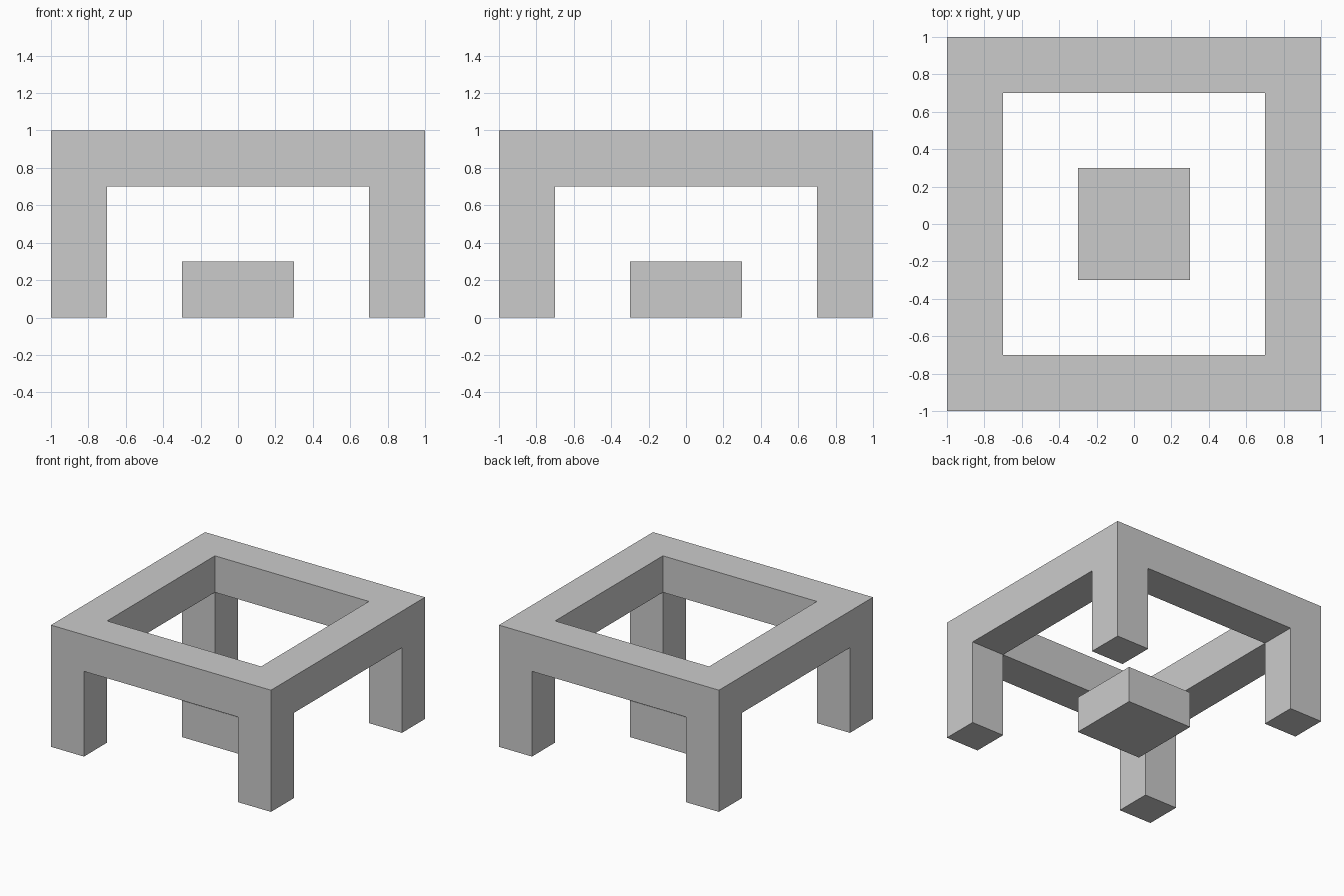
import bpy, bmesh

if "Cube" in bpy.data.objects:
    bpy.data.objects.remove(bpy.data.objects["Cube"])

OUTER, INNER, HEIGHT, BEAM = 1.0, 0.7, 1.0, 0.3
LINES = (-OUTER, -INNER, INNER, OUTER)


def finish(bm, name):
    bmesh.ops.recalc_face_normals(bm, faces=bm.faces)
    mesh = bpy.data.meshes.new(name)
    bm.to_mesh(mesh)
    bm.free()
    obj = bpy.data.objects.new(name, mesh)
    bpy.context.collection.objects.link(obj)
    return obj


def extrude_down(bm, faces, depth):
    geom = bmesh.ops.extrude_face_region(bm, geom=faces)["geom"]
    verts = [g for g in geom if isinstance(g, bmesh.types.BMVert)]
    bmesh.ops.translate(bm, verts=verts, vec=(0, 0, -depth))
    return [g for g in geom if isinstance(g, bmesh.types.BMFace)]


# Square top ring: a 3 x 3 grid with an open middle, kept as top and pulled down
bm = bmesh.new()
grid = [[bm.verts.new((x, y, HEIGHT)) for y in LINES] for x in LINES]
ring = [bm.faces.new((grid[i][j], grid[i + 1][j], grid[i + 1][j + 1], grid[i][j + 1]))
        for i in range(3) for j in range(3) if (i, j) != (1, 1)]
top = bmesh.ops.duplicate(bm, geom=ring)["geom"]
underside = extrude_down(bm, ring, BEAM)
bmesh.ops.remove_doubles(bm, verts=bm.verts, dist=1e-5)

# Four corner legs pulled down from the underside of the ring
for face in [f for f in underside if f.is_valid]:
    c = face.calc_center_median()
    if abs(c.x) > INNER and abs(c.y) > INNER:
        extrude_down(bm, [face], HEIGHT - BEAM)
finish(bm, "frame_with_legs")

# Low block standing free in the centre
bm = bmesh.new()
bmesh.ops.create_cube(bm, size=1.0)
bmesh.ops.scale(bm, verts=bm.verts, vec=(0.6, 0.6, 0.3))
bmesh.ops.translate(bm, verts=bm.verts, vec=(0, 0, 0.15))
finish(bm, "centre_block")
